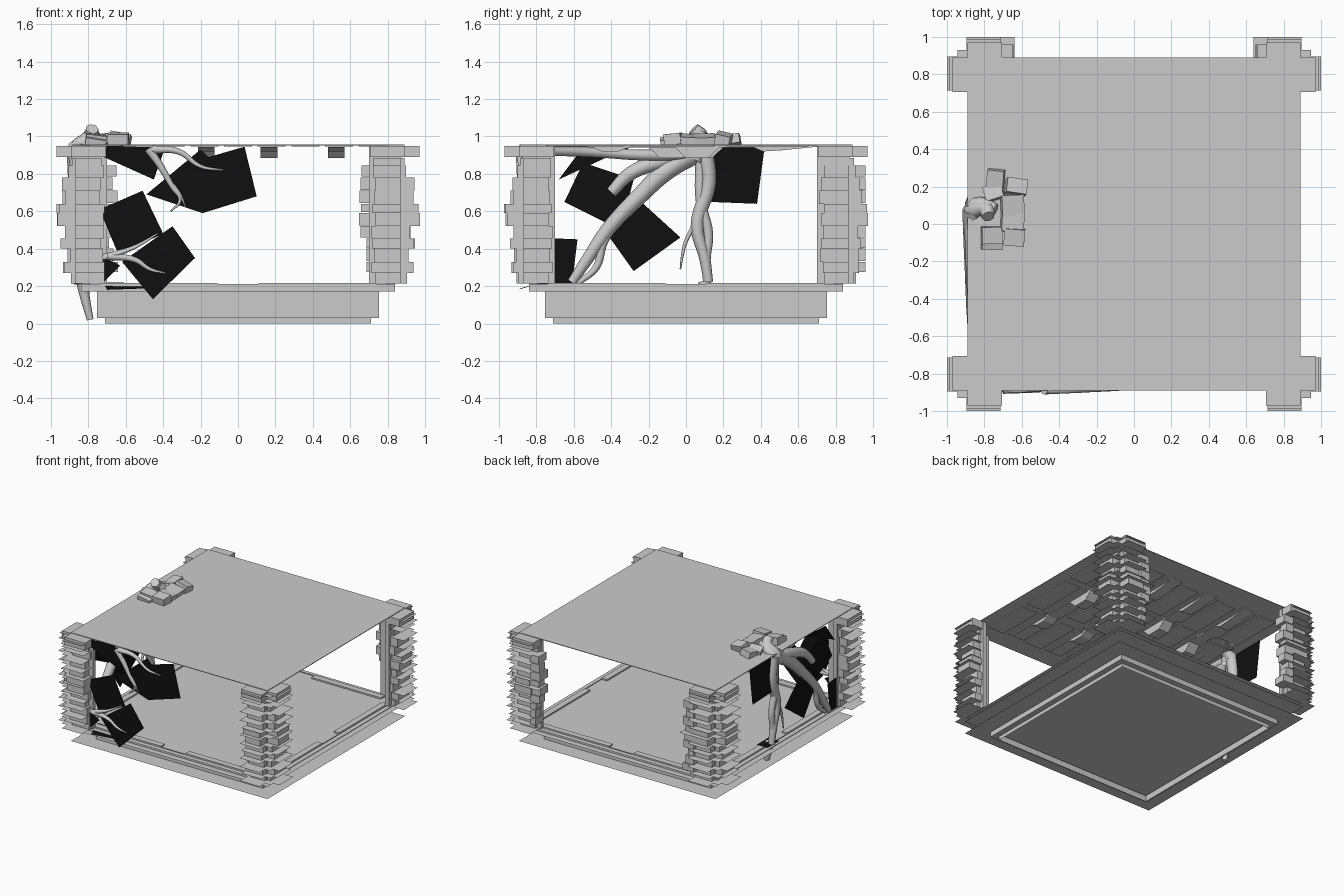
import bpy, bmesh, math, random
from mathutils import Matrix, Vector, Euler

if "Cube" in bpy.data.objects:
    bpy.data.objects.remove(bpy.data.objects["Cube"])

random.seed(4)


def finish(bm, name, mat=None):
    me = bpy.data.meshes.new(name)
    bm.to_mesh(me)
    bm.free()
    ob = bpy.data.objects.new(name, me)
    bpy.context.collection.objects.link(ob)
    if mat:
        me.materials.append(mat)
    return ob


def box(bm, x0, x1, y0, y1, z0, z1):
    c = Vector(((x0 + x1) / 2, (y0 + y1) / 2, (z0 + z1) / 2))
    s = (abs(x1 - x0), abs(y1 - y0), abs(z1 - z0), 1)
    bmesh.ops.create_cube(bm, size=1, matrix=Matrix.Translation(c) @ Matrix.Diagonal(s))


def quad(bm, pts):
    bm.faces.new([bm.verts.new(p) for p in pts])


def sheet(bm, x0, x1, y0, y1, z):
    x0, x1, y0, y1 = min(x0, x1), max(x0, x1), min(y0, y1), max(y0, y1)
    quad(bm, [(x0, y0, z), (x1, y0, z), (x1, y1, z), (x0, y1, z)])


# hollow stepped base: wall rings with wide thin ledges
bm = bmesh.new()


def walls(h, z0, z1):
    c = [(-h, -h), (h, -h), (h, h), (-h, h)]
    for a, b in zip(c, c[1:] + c[:1]):
        quad(bm, [(*a, z0), (*b, z0), (*b, z1), (*a, z1)])


walls(.71, 0, .05)
walls(.755, .03, .17)
walls(.84, .17, .21)
for s in (-1, 1):
    sheet(bm, -.755, .755, s * .71, s * .755, .03)
    sheet(bm, s * .71, s * .755, -.71, .71, .03)
for h, z in ((.89, .07), (.89, .17), (.88, .205)):
    sheet(bm, -h, h, -h, h, z)
finish(bm, "base_plinth")

# broken edge trim around the floor
bm = bmesh.new()
for s in (-1, 1):
    for a, b in ((-.74, -.11), (.11, .74)):
        box(bm, a, b, s * .79, s * .84, .17, .217)
        box(bm, s * .79, s * .84, a, b, .17, .217)
finish(bm, "floor_trim")


# corner pillars: L-shaped stacks of bricks with thin ledges between courses
def pillar(name, sx, sy):
    bm = bmesh.new()

    def b(u0, u1, v0, v1, z0, z1):
        box(bm, sx * u0, sx * u1, sy * v0, sy * v1, z0, z1)

    def sh(u0, u1, v0, v1, z):
        sheet(bm, sx * u0, sx * u1, sy * v0, sy * v1, z)

    def ledges(z, k):
        sh(.86, 1 - k, .715, .895, z)
        sh(.715, .895, .86, 1 - k, z)
        sh(.86, .945, .86, .93, z)

    # flat wall stubs and cap
    b(.84, .875, .70, .875, .215, .95)
    b(.70, .84, .84, .875, .215, .95)
    b(.86, .97, .705, .89, .89, .95)
    b(.705, .89, .86, .97, .89, .95)
    courses = [.215, .27, .33, .40, .455, .52, .59, .64, .71, .78, .845, .885]
    reach = [.90, .93, .91, .94, .92, .965, .965, .93, .935, .90, .89]
    for i, r in enumerate(reach):
        z0, z1 = courses[i], courses[i + 1]
        j = random.uniform(-.012, .01)
        t = random.uniform(.0, .03)
        b(.86, r + j, .71 + t, .87, z0, z1)
        b(.71 + t, .87, .86, r - j, z0, z1)
        ledges(z0, .02 * (i % 3 == 1))
        # loose bricks toothing along the back
        if sy > 0 and 0 < i < 10:
            b(random.uniform(.64, .69), .74, .89 - .03 * (i % 2), .96, z0 + .005, z1)
    ledges(.885, 0)
    ledges(.93, .01)
    if sy > 0:
        sh(.64, .74, .89, 1, .59)
    finish(bm, name)


for n, sx, sy in (("front_left", -1, -1), ("front_right", 1, -1),
                  ("back_left", -1, 1), ("back_right", 1, 1)):
    pillar(n + "_pillar", sx, sy)

# ceiling slab, planks and humped beams
bm = bmesh.new()
box(bm, -.89, .89, -.89, .89, .953, .958)
finish(bm, "ceiling")

bm = bmesh.new()
for i in range(9):
    x = -.72 + i * .18
    for y0, y1 in ((-.72, -.3), (-.27, .2), (.23, .7)):
        o = random.uniform(-.03, .03)
        box(bm, x - .075, x + .075, y0 + o, y1 + o - .03, .946, .954)
finish(bm, "ceiling_planks")

bm = bmesh.new()
for x, c in ((-.53, -.05), (-.17, .08), (.165, -.08), (.525, .06)):
    prof = [(-.72, .945), (-.5, .942), (-.45, .92), (-.36, .92), (-.31, .942),
            (c - .12, .942), (c - .06, .885), (c + .06, .885), (c + .12, .942),
            (.36, .942), (.41, .92), (.5, .925), (.7, .945)]
    for k in range(len(prof) - 1):
        (ya, za), (yb, zb) = prof[k:k + 2]
        l, r = x - .045, x + .045
        quad(bm, [(l, ya, za), (l, yb, zb), (r, yb, zb), (r, ya, za)])
        quad(bm, [(l, ya, .953), (l, yb, .953), (l, yb, zb), (l, ya, za)])
        quad(bm, [(r, ya, za), (r, yb, zb), (r, yb, .953), (r, ya, .953)])
finish(bm, "ceiling_beams")

# loose blocks on the roof
bm = bmesh.new()
for x, y, z, sx, sy, sz, r in ((-.74, .24, .98, .09, .1, .05, -.1), (-.63, .2, .985, .11, .08, .06, -.15),
                               (-.65, .10, .98, .12, .11, .05, .05), (-.65, .01, .98, .12, .1, .05, -.05),
                               (-.76, -.06, .98, .11, .09, .06, .03), (-.64, -.07, .985, .11, .09, .06, -.08),
                               (-.75, .17, .975, .1, .08, .05, .3), (-.76, -.11, .97, .11, .05, .04, 0)):
    m = Matrix.Translation((x, y, z)) @ Euler((random.uniform(-.25, .25), random.uniform(-.2, .2), r)).to_matrix().to_4x4()
    bmesh.ops.create_cube(bm, size=1, matrix=m @ Matrix.Diagonal((sx, sy, sz, 1)))
finish(bm, "roof_rubble")


# roots: tapered tubes along a few points
def root(name, pts, r0, r1):
    cu = bpy.data.curves.new(name, 'CURVE')
    cu.dimensions = '3D'
    cu.bevel_depth = 1
    cu.bevel_resolution = 2
    cu.resolution_u = 6
    cu.use_fill_caps = True
    sp = cu.splines.new('BEZIER')
    sp.bezier_points.add(len(pts) - 1)
    for i, (bp, p) in enumerate(zip(sp.bezier_points, pts)):
        bp.co = p
        bp.handle_left_type = bp.handle_right_type = 'AUTO'
        bp.radius = r0 + (r1 - r0) * i / (len(pts) - 1)
    ob = bpy.data.objects.new(name, cu)
    bpy.context.collection.objects.link(ob)
    bpy.ops.object.select_all(action='DESELECT')
    bpy.context.view_layer.objects.active = ob
    ob.select_set(True)
    bpy.ops.object.convert(target='MESH')
    bpy.ops.object.shade_smooth_by_angle(angle=math.radians(65))


X = -.86
root("root_stump", [(-.78, .04, 1.04), (-.79, .08, 1.0), (X, .07, .93), (X, .04, .88)], .035, .055)
root("root_stump_fork", [(-.74, .08, 1.0), (-.8, .1, .98), (X, .1, .92)], .03, .05)
root("diagonal_root", [(X, .08, .93), (X, -.1, .82), (X, -.25, .68), (X, -.42, .5), (X, -.53, .34), (X, -.61, .22)], .058, .025)
root("diagonal_root_branch", [(X, -.33, .6), (X, -.44, .44), (X, -.48, .3), (X, -.57, .22)], .03, .014)
root("upright_root", [(X, .1, .93), (X, .12, .75), (X, .06, .52), (X, .1, .35), (X, .12, .22)], .045, .025)
root("upright_root_twin", [(X, .08, .9), (X, .08, .65), (X, .12, .48), (X, .11, .35), (X, .11, .22)], .03, .02)
root("upright_root_twig", [(X, .06, .55), (X, 0, .44), (X, -.02, .36), (X, -.03, .29)], .014, .004)
root("side_root", [(X, .02, .9), (X, -.12, .87), (X, -.3, .8), (X, -.4, .70)], .05, .03)
root("upper_root", [(-.83, .05, .91), (-.8, -.2, .90), (-.72, -.5, .915), (-.57, -.75, .92), (-.47, -.88, .92)], .032, .02)
Y = -.888
root("front_root_drop", [(-.48, Y, .935), (-.42, Y, .85), (-.35, Y, .73), (-.31, Y, .66), (-.36, Y, .6)], .024, .004)
root("front_root_side", [(-.35, Y, .74), (-.31, Y, .69), (-.28, Y, .62)], .012, .003)
root("front_root_sweep", [(-.46, Y, .93), (-.32, Y, .92), (-.2, Y, .84), (-.08, Y, .82)], .022, .004)
root("front_root_low", [(-.8, -.85, .33), (-.66, Y, .37), (-.55, Y, .41), (-.43, Y, .48)], .022, .004)
root("front_root_low_fork", [(-.7, Y, .36), (-.55, Y, .34), (-.47, Y, .29), (-.39, Y, .27)], .02, .004)
root("root_tip", [(-.83, .1, .22), (-.82, .1, .15), (-.79, .1, .02)], .035, .018)

# dark leaf cards hung over the front and left openings
dark = bpy.data.materials.new("dark_leaf")
dark.diffuse_color = (.005, .005, .005, 1)
dark.use_nodes = True
dark.node_tree.nodes["Principled BSDF"].inputs["Base Color"].default_value = dark.diffuse_color
front = [[(.035, .945), (.10, .68), (-.19, .59), (-.26, .86)],
         [(-.20, .93), (-.49, .69), (-.19, .59), (-.12, .85)],
         [(-.74, .90), (-.45, .77), (-.39, .94), (-.70, .95)],
         [(-.74, .61), (-.51, .71), (-.40, .48), (-.64, .37)],
         [(-.35, .52), (-.23, .35), (-.455, .13), (-.62, .33)],
         [(-.80, .40), (-.63, .31), (-.72, .22), (-.84, .26)]]
left = [[(-.55, .86), (-.28, .77), (-.35, .50), (-.65, .65)],
        [(-.25, .66), (-.03, .46), (-.28, .28), (-.43, .49)],
        [(-.82, .46), (-.58, .45), (-.61, .21), (-.82, .21)],
        [(.12, .94), (.42, .94), (.38, .64), (.13, .65)],
        [(-.68, .77), (-.56, .93), (-.30, .94), (-.42, .89)]]
bm = bmesh.new()
for i, c in enumerate(front):
    quad(bm, [(x, -.884 - .003 * (i % 3), z) for x, z in c])
finish(bm, "front_leaf_cards", dark)
bm = bmesh.new()
for i, c in enumerate(left):
    quad(bm, [(-.868 - .003 * (i % 3), y, z) for y, z in c])
finish(bm, "left_leaf_cards", dark)
bm = bmesh.new()
quad(bm, [(-.7, -.9, .18), (-.43, -.88, .19), (-.46, -.78, .215), (-.72, -.78, .22)])
quad(bm, [(-.88, .05, .222), (-.78, .05, .222), (-.78, .2, .222), (-.88, .2, .222)])
finish(bm, "floor_leaf_cards", dark)
